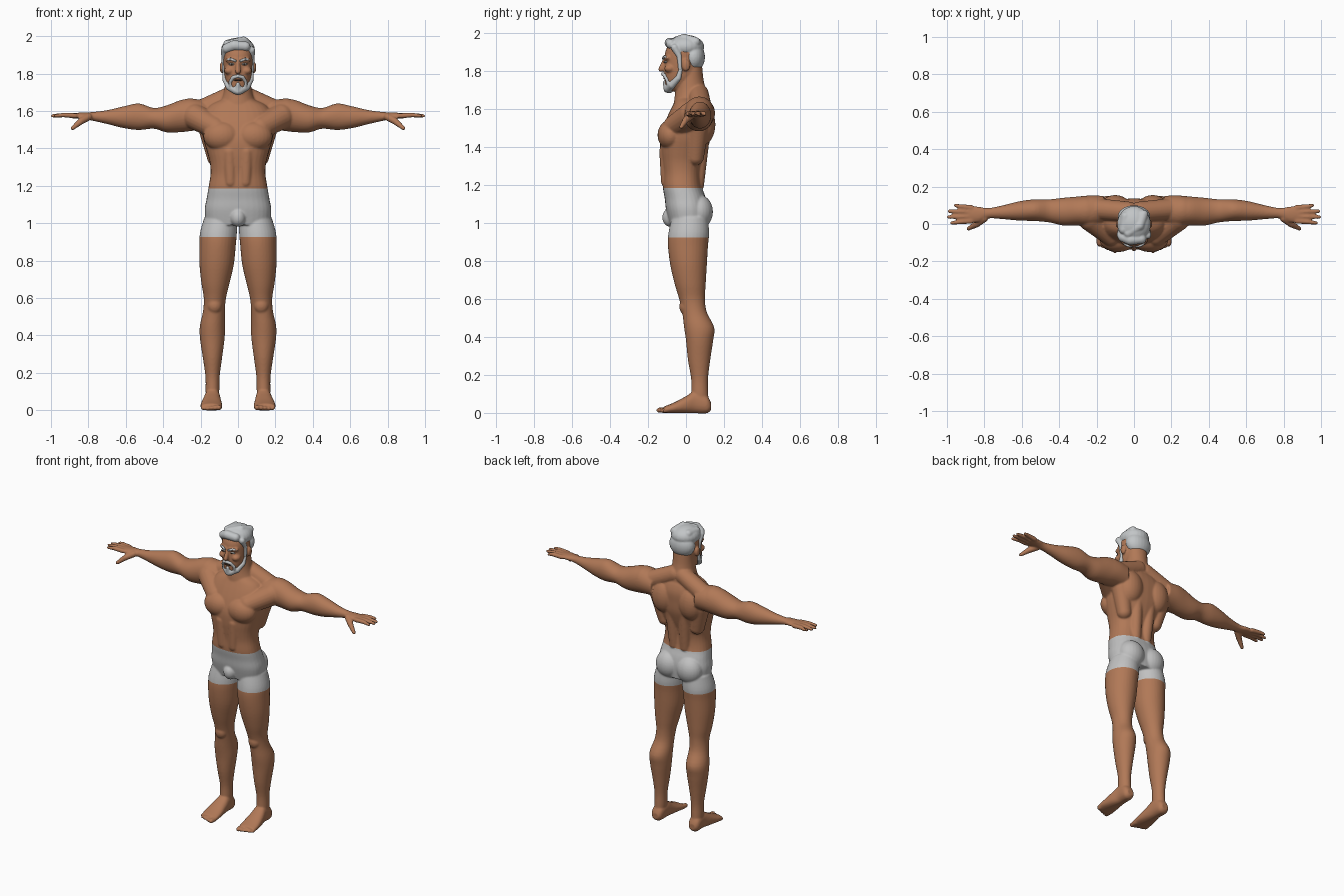
import bpy, bmesh, math
from mathutils import Vector, Matrix

cube = bpy.data.objects.get("Cube")
if cube:
    bpy.data.objects.remove(cube)


def material(name, r, g, b):
    mat = bpy.data.materials.new(name)
    mat.use_nodes = True
    mat.diffuse_color = (r, g, b, 1)
    shader = mat.node_tree.nodes["Principled BSDF"]
    shader.inputs["Base Color"].default_value = (r, g, b, 1)
    shader.inputs["Roughness"].default_value = .8
    return mat


skin = material("tan skin", .44, .19, .095)
cloth = material("light grey cloth", .53, .53, .53)
grey_hair = material("silver hair", .54, .56, .57)
eye_white = material("eye white", .6, .58, .55)
dark = material("dark brown", .05, .025, .015)


def spline(rows, steps=4):
    """Catmull-Rom interpolation between the profile rows."""
    rows = [Vector(r) for r in rows]
    out = []
    for i in range(len(rows) - 1):
        p, q = rows[i], rows[i + 1]
        m = (q - rows[max(i - 1, 0)]) / 2
        n = (rows[min(i + 2, len(rows) - 1)] - p) / 2
        for k in range(steps):
            t = k / steps
            u = 1 - t
            out.append(p * (1 + 2 * t) * u * u + m * t * u * u
                       + q * t * t * (3 - 2 * t) - n * t * t * u)
    return out + [rows[-1]]


def loft(bm, axis, rows, side=1, power=2.0, sides=32):
    """Skin of rounded sections; each row is a position and two extents."""
    rings = []
    for t, a0, a1, b0, b1 in spline(rows):
        ring = []
        for k in range(sides):
            w = math.tau * k / sides
            c, s = math.cos(w), math.sin(w)
            a = (a0 + a1 + (a1 - a0) * math.copysign(abs(c) ** (2 / power), c)) / 2
            b = (b0 + b1 + (b1 - b0) * math.copysign(abs(s) ** (2 / power), s)) / 2
            x, y, z = {"x": (t, a, b), "y": (a, t, b), "z": (a, b, t)}[axis]
            ring.append(bm.verts.new((x * side, y, z)))
        rings.append(ring)
    for low, high in zip(rings, rings[1:]):
        for k in range(sides):
            j = (k + 1) % sides
            bm.faces.new((low[k], low[j], high[j], high[k]))
    bm.faces.new(rings[0])
    bm.faces.new(rings[-1])


def blob(bm, centre, radii, side=1):
    x, y, z = centre
    place = Matrix.Translation((x * side, y, z)) @ Matrix.Diagonal((*radii, 1))
    bmesh.ops.create_uvsphere(bm, u_segments=24, v_segments=16, radius=1, matrix=place)


def limb(bm, points, radii, side=1):
    """Round-ended tapered tube through the points."""
    points = [Vector((x * side, y, z)) for x, y, z in points]
    for p, r in zip(points, radii):
        blob(bm, p, (r, r, r))
    for p, q, r, s in zip(points, points[1:], radii, radii[1:]):
        turn = (q - p).to_track_quat("Z", "Y").to_matrix().to_4x4()
        bmesh.ops.create_cone(bm, cap_ends=True, segments=20, radius1=r, radius2=s,
                              depth=(q - p).length,
                              matrix=Matrix.Translation((p + q) / 2) @ turn)


def finish(bm, name, mats, voxel=0, smooth=0):
    bmesh.ops.recalc_face_normals(bm, faces=bm.faces)
    mesh = bpy.data.meshes.new(name)
    bm.to_mesh(mesh)
    bm.free()
    ob = bpy.data.objects.new(name, mesh)
    bpy.context.collection.objects.link(ob)
    bpy.ops.object.select_all(action="DESELECT")
    ob.select_set(True)
    bpy.context.view_layer.objects.active = ob
    if voxel:
        fuse = ob.modifiers.new("fuse", "REMESH")
        fuse.mode, fuse.voxel_size = "VOXEL", voxel
        soft = ob.modifiers.new("soften", "SMOOTH")
        soft.factor, soft.iterations = .5, smooth
        for mod in ("fuse", "soften"):
            bpy.ops.object.modifier_apply(modifier=mod)
    for mat in mats:
        ob.data.materials.append(mat)
    bpy.ops.object.shade_smooth()
    return ob


# Trunk, neck and head
body = bmesh.new()
trunk = [(.99, .17, -.085, .11), (1.07, .178, -.105, .115), (1.13, .168, -.112, .105),
         (1.19, .158, -.122, .085), (1.26, .147, -.123, .08), (1.32, .15, -.13, .09),
         (1.38, .165, -.136, .11), (1.45, .185, -.135, .13), (1.52, .195, -.115, .135),
         (1.58, .185, -.09, .135), (1.63, .15, -.065, .12), (1.66, .09, -.05, .1)]
neck = [(1.58, .13, -.07, .12), (1.65, .095, -.062, .112), (1.7, .076, -.055, .105),
        (1.76, .068, -.045, .092), (1.83, .065, -.02, .085)]
head = [(1.695, .025, -.095, -.05), (1.72, .048, -.108, 0), (1.76, .066, -.113, .05),
        (1.8, .074, -.114, .072), (1.85, .079, -.112, .082), (1.9, .08, -.11, .088),
        (1.94, .072, -.09, .08), (1.97, .045, -.05, .05)]
for rows, power in ((trunk, 2.4), (neck, 2), (head, 2.3)):
    loft(body, "z", [(z, -w, w, f, b) for z, w, f, b in rows], power=power)
limb(body, [(0, -.11, 1.868), (0, -.131, 1.812)], [.009, .015])
blob(body, (0, -.08, 1.03), (.042, .045, .05))

leg = [(1.03, .005, .18, -.075, .115), (.95, .006, .203, -.092, .122),
       (.88, .012, .206, -.095, .116), (.78, .022, .206, -.083, .11),
       (.68, .045, .196, -.06, .104), (.6, .064, .183, -.036, .1),
       (.53, .07, .187, -.02, .11), (.45, .069, .204, -.01, .149),
       (.38, .072, .203, 0, .143), (.28, .085, .188, .01, .128),
       (.18, .098, .174, .027, .116), (.1, .1, .173, .028, .117), (.03, .105, .17, .03, .12)]
foot = [(.132, .115, .16, .015, .055), (.11, .1, .176, -.002, .09), (.05, .095, .178, -.002, .115),
        (0, .09, .19, -.002, .088), (-.06, .084, .2, -.002, .056), (-.115, .085, .2, -.002, .034)]
arm = [(.16, 0, .15, 1.5, 1.65), (.23, -.015, .153, 1.495, 1.664), (.3, -.008, .147, 1.487, 1.66),
       (.38, -.008, .14, 1.485, 1.63), (.45, .008, .132, 1.505, 1.616),
       (.53, .016, .132, 1.498, 1.64), (.61, .018, .122, 1.508, 1.625),
       (.7, .026, .1, 1.53, 1.604), (.78, .03, .085, 1.548, 1.594),
       (.83, .01, .093, 1.556, 1.592), (.885, .008, .096, 1.56, 1.588)]
for s in (1, -1):
    # Muscle masses
    blob(body, (.085, -.08, 1.465), (.1, .07, .08), s)
    limb(body, [(.12, -.06, 1.51), (.23, .03, 1.57)], [.06, .07], s)
    blob(body, (.255, .07, 1.585), (.085, .08, .082), s)
    limb(body, [(.03, .065, 1.68), (.2, .08, 1.6)], [.055, .058], s)
    blob(body, (.1, .085, 1.52), (.085, .07, .11), s)
    limb(body, [(.04, .06, 1.2), (.05, .085, 1.45)], [.035, .04], s)
    limb(body, [(.12, .05, 1.35), (.15, .06, 1.5)], [.045, .06], s)
    blob(body, (.078, .068, 1.06), (.086, .074, .09), s)
    limb(body, [(.04, -.1, 1.22), (.045, -.105, 1.38)], [.032, .036], s)
    blob(body, (.125, -.0, .56), (.04, .035, .045), s)
    # Leg, foot and toes
    loft(body, "z", leg, s)
    loft(body, "y", foot, s, 2.3)
    for k in range(5):
        x = .102 + .021 * k
        r = .016 - .0015 * k
        limb(body, [(x, -.1, r), (x, -.142 + .007 * k, r - .002)], [r, r - .002], s)
    # Arm, fingers and thumb
    loft(body, "x", arm, s)
    for y, tip in ((.016, .975), (.04, .992), (.064, .988), (.088, .955)):
        limb(body, [(.87, y, 1.574), (.93, y + (y - .05) * .15, 1.578),
                    (tip, y + (y - .05) * .3, 1.574)], [.0145, .0125, .0095], s)
    limb(body, [(.8, .03, 1.568), (.84, .0, 1.545), (.885, -.025, 1.507)], [.02, .018, .011], s)
    # Ear, brow ridge, cheek
    blob(body, (.085, .0, 1.832), (.013, .022, .032), s)
    limb(body, [(.015, -.108, 1.872), (.055, -.095, 1.872)], [.012, .012], s)
    blob(body, (.047, -.085, 1.815), (.027, .03, .022), s)
figure = finish(body, "body_with_shorts", [skin, cloth], .0055, 5)

# Shorts as a clean band cut into the body
WAIST, HEM = 1.185, .925
bm = bmesh.new()
bm.from_mesh(figure.data)
for level in (WAIST, HEM):
    bmesh.ops.bisect_plane(bm, geom=bm.verts[:] + bm.edges[:] + bm.faces[:],
                           plane_co=(0, 0, level), plane_no=(0, 0, 1))
for f in bm.faces:
    f.material_index = int(HEM < f.calc_center_median().z < WAIST)
    f.smooth = True
bm.to_mesh(figure.data)
bm.free()

# Hair with a swept front
hair = bmesh.new()
blob(hair, (0, .0, 1.93), (.09, .096, .062))
blob(hair, (0, .04, 1.875), (.087, .06, .077))
limb(hair, [(-.06, -.07, 1.935), (-.02, -.085, 1.95), (.04, -.08, 1.945)], [.026, .028, .026])
limb(hair, [(-.03, -.05, 1.96), (.03, -.01, 1.972), (.05, .05, 1.955)], [.024, .026, .026])
limb(hair, [(-.055, -.03, 1.955), (-.045, .04, 1.957)], [.025, .026])
for s in (1, -1):
    limb(hair, [(.072, -.06, 1.925), (.075, -.035, 1.88), (.074, -.03, 1.81)], [.02, .014, .011], s)
finish(hair, "hair", [grey_hair], .005, 4)

# Beard and moustache
beard = bmesh.new()
blob(beard, (0, -.088, 1.715), (.036, .028, .03))
limb(beard, [(0, -.11, 1.742), (0, -.1, 1.705)], [.012, .018])
for s in (1, -1):
    limb(beard, [(.074, -.028, 1.81), (.068, -.04, 1.765), (.045, -.075, 1.728), (.01, -.093, 1.71)],
         [.01, .015, .02, .022], s)
    limb(beard, [(0, -.122, 1.786), (.025, -.114, 1.78), (.042, -.1, 1.755), (.04, -.095, 1.735)],
         [.01, .01, .009, .009], s)
finish(beard, "beard", [grey_hair], .004, 3)

# Eyebrows, eyes and mouth
brows, eyes, pupils, mouth = (bmesh.new() for _ in range(4))
for s in (1, -1):
    limb(brows, [(.014, -.121, 1.868), (.04, -.114, 1.878), (.062, -.096, 1.872)],
         [.006, .007, .004], s)
    blob(eyes, (.035, -.107, 1.85), (.016, .009, .006), s)
    blob(pupils, (.034, -.114, 1.85), (.005, .004, .005), s)
blob(mouth, (0, -.112, 1.764), (.024, .008, .004))
finish(brows, "eyebrows", [grey_hair])
finish(eyes, "eyes", [eye_white])
finish(pupils, "pupils", [dark])
finish(mouth, "mouth", [dark])
